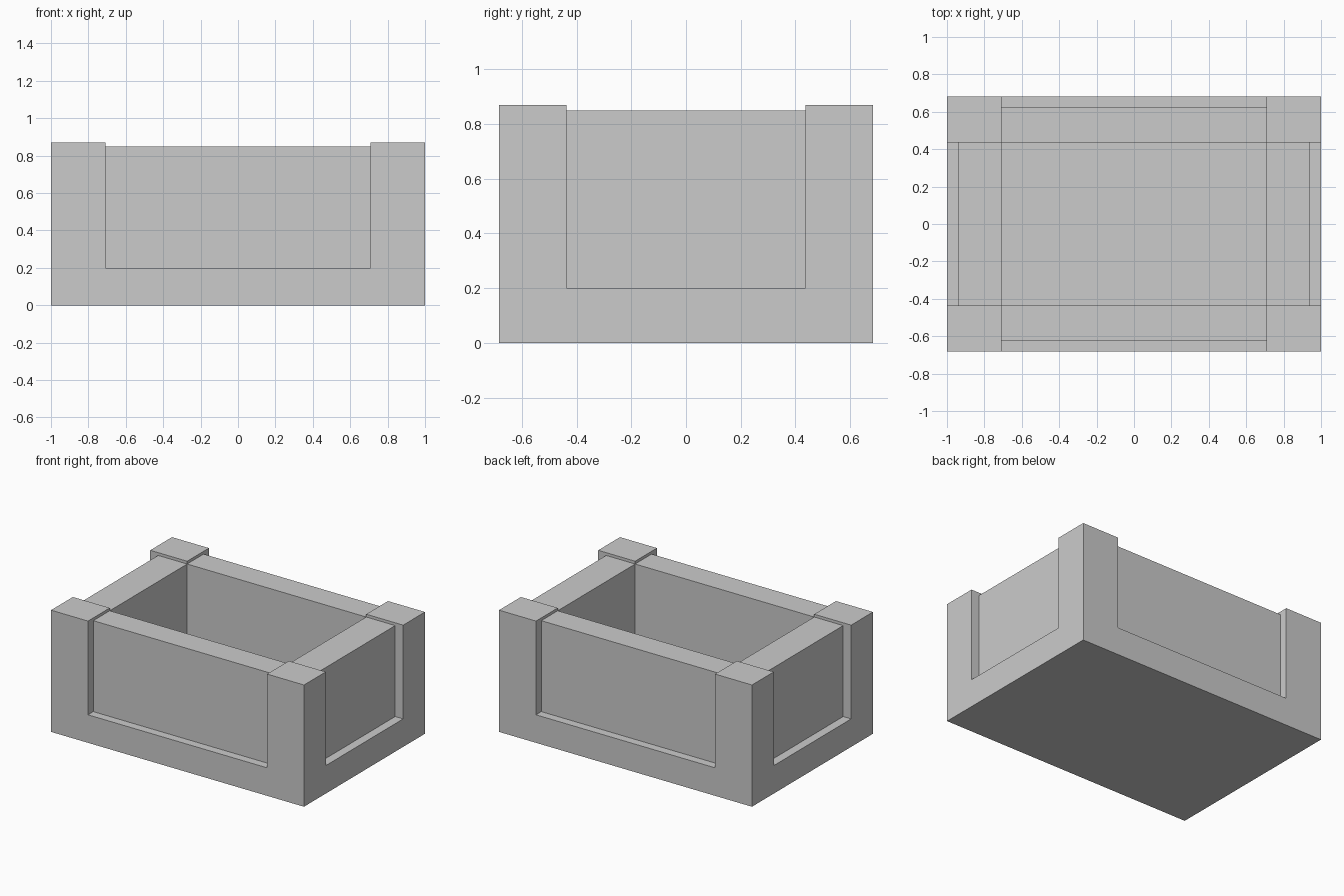
import bpy

if "Cube" in bpy.data.objects:
    bpy.data.objects.remove(bpy.data.objects["Cube"])

# Outer half sizes, recessed panel half sizes, inner cavity half sizes
OX, OY = 1.0, 0.683
PX, PY = 0.937, 0.623
IX, IY = 0.708, 0.437
BASE, WALL, POST, OVER = 0.2, 0.85, 0.87, 1.1


def box(name, lo, hi):
    bpy.ops.mesh.primitive_cube_add(size=1)
    ob = bpy.context.object
    ob.name = name
    for v in ob.data.vertices:
        for i in range(3):
            v.co[i] = hi[i] if v.co[i] > 0 else lo[i]
    return ob


def carve(target, lo, hi):
    cutter = box("cutter", lo, hi)
    mod = target.modifiers.new("carve", 'BOOLEAN')
    mod.operation = 'DIFFERENCE'
    mod.solver = 'EXACT'
    mod.object = cutter
    bpy.context.view_layer.objects.active = target
    bpy.ops.object.modifier_apply(modifier=mod.name)
    bpy.data.objects.remove(cutter)


# Solid block at full corner post height
planter = box("planter_box", (-OX, -OY, 0), (OX, OY, POST))

# Lower the wall tops between the corner posts
carve(planter, (-IX, -OVER, WALL), (IX, OVER, OVER))
carve(planter, (-OVER, -IY, WALL), (OVER, IY, OVER))

# Recess the panels above the base on all four sides
for s in (-1, 1):
    y0, y1 = sorted((s * PY, s * OVER))
    carve(planter, (-IX, y0, BASE), (IX, y1, OVER))
    x0, x1 = sorted((s * PX, s * OVER))
    carve(planter, (x0, -IY, BASE), (x1, IY, OVER))

# Hollow out the inside down to the base
carve(planter, (-IX, -IY, BASE), (IX, IY, OVER))
